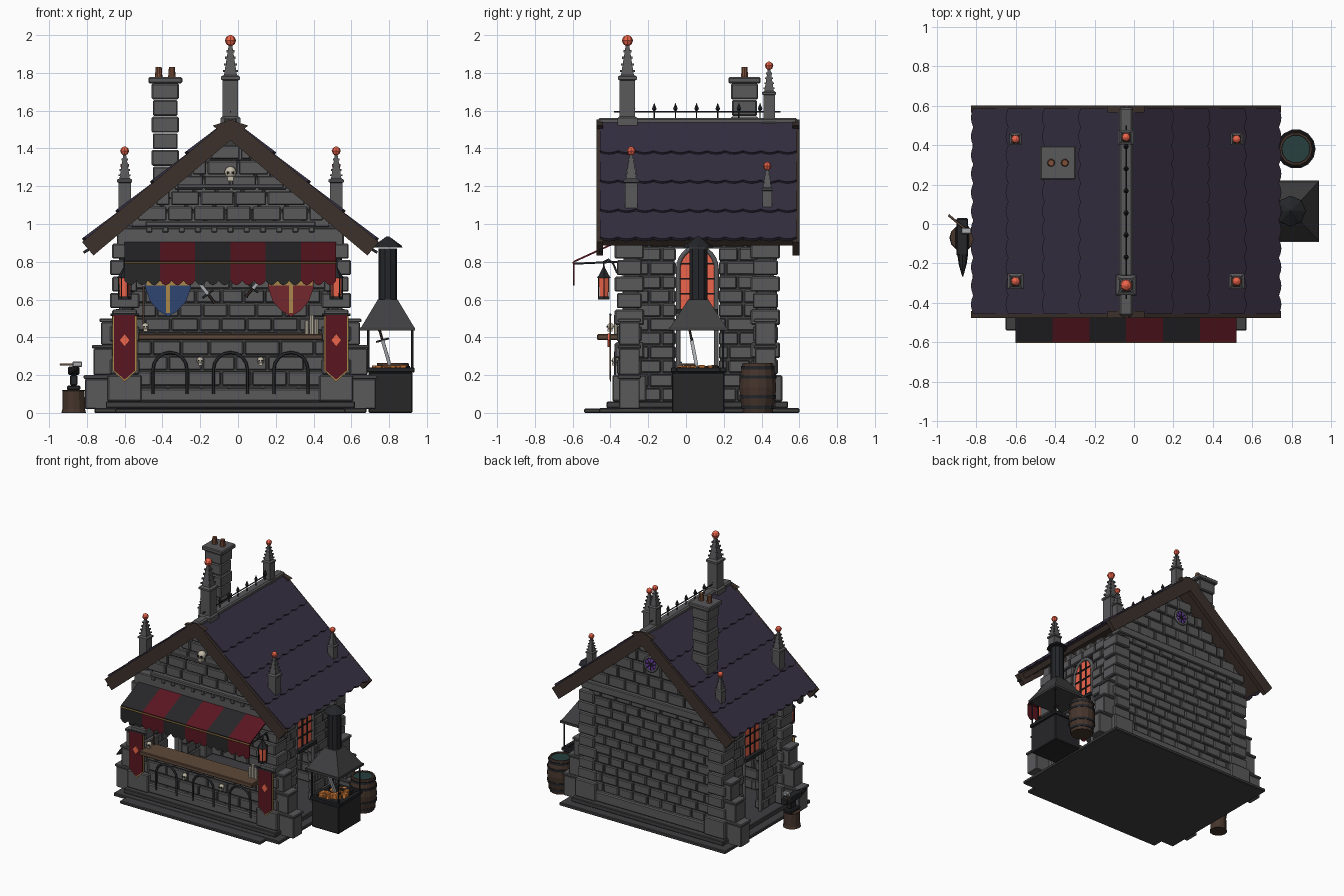
import bpy, bmesh, math, random
from mathutils import Vector, Matrix

if "Cube" in bpy.data.objects:
    bpy.data.objects.remove(bpy.data.objects["Cube"])
random.seed(4)
CX = -0.04
STONE, DARK, IRON = (.10, .10, .105), (.05, .05, .053), (.018, .019, .022)
WOOD, TRIM, ROOF = (.11, .065, .04), (.045, .03, .024), (.036, .028, .052)
RED, GOLD, GLOW = (.10, .008, .014), (.40, .25, .07), (.85, .13, .07)
BONE, STEEL, BLACK = (.55, .5, .4), (.4, .41, .43), (.02, .02, .022)
mats = {}

def finish(name, bm, col, bevel=0, smooth=False):
    bmesh.ops.recalc_face_normals(bm, faces=bm.faces)
    me = bpy.data.meshes.new(name)
    bm.to_mesh(me); bm.free()
    ob = bpy.data.objects.new(name, me)
    bpy.context.collection.objects.link(ob)
    paint(ob, col)
    if bevel:
        m = ob.modifiers.new("bevel", 'BEVEL'); m.width = bevel; m.segments = 1
    if smooth:
        for p in me.polygons: p.use_smooth = len(p.vertices) == 4
    return ob

def paint(ob, col):
    if col not in mats:
        mats[col] = bpy.data.materials.new("paint"); mats[col].diffuse_color = (*col, 1)
    ob.data.materials.append(mats[col])

def boxes(name, lst, col=STONE, bevel=0.0):
    bm = bmesh.new()
    for x0, x1, y0, y1, z0, z1 in lst:
        M = Matrix.Translation(((x0+x1)/2, (y0+y1)/2, (z0+z1)/2)) @ Matrix.Diagonal((x1-x0, y1-y0, z1-z0, 1))
        bmesh.ops.create_cube(bm, size=1, matrix=M)
    return finish(name, bm, col, bevel)

def prism(name, pts, vec, col):
    bm = bmesh.new()
    f = bm.faces.new([bm.verts.new(p) for p in pts])
    ex = bmesh.ops.extrude_face_region(bm, geom=[f], use_keep_orig=True)
    bmesh.ops.translate(bm, vec=vec, verts=[g for g in ex['geom'] if isinstance(g, bmesh.types.BMVert)])
    return finish(name, bm, col)

def lathe(name, prof, loc, n, col, scale=1, rot=0, smooth=False, tilt=None):
    bm = bmesh.new(); k = math.sqrt(2) if n == 4 else 1
    a0 = math.pi/4 if n == 4 else rot
    rings = [[bm.verts.new((r*k*math.cos(a0+2*math.pi*i/n), r*k*math.sin(a0+2*math.pi*i/n), z))
              for i in range(n)] for r, z in prof]
    for a, b in zip(rings, rings[1:]):
        for i in range(n): bm.faces.new((a[i], a[(i+1) % n], b[(i+1) % n], b[i]))
    bm.faces.new(rings[0][::-1]); bm.faces.new(rings[-1])
    M = Matrix.Translation(loc) @ (tilt or Matrix()) @ Matrix.Scale(scale, 4)
    bmesh.ops.transform(bm, matrix=M, verts=bm.verts)
    return finish(name, bm, col, 0, smooth)

def tube(name, pts, r, col=IRON):
    cu = bpy.data.curves.new(name, 'CURVE'); cu.dimensions = '3D'
    cu.bevel_depth = r; cu.bevel_resolution = 1; cu.use_fill_caps = True
    s = cu.splines.new('POLY'); s.points.add(len(pts)-1)
    for p, q in zip(s.points, pts): p.co = (*q, 1)
    ob = bpy.data.objects.new(name, cu); bpy.context.collection.objects.link(ob)
    paint(ob, col)

def courses(name, along, u0, u1, z0, z1, v0, v1, h=.075, w=.13, hole=None, half=None):
    """Running-bond stone blocks, optionally clipped by a hole or a gable width."""
    out = []; rows = round((z1-z0)/h); h = (z1-z0)/rows
    for i in range(rows):
        za, zb = z0+i*h, z0+(i+1)*h
        a, b = (CX-half(za+h/2), CX+half(za+h/2)) if half else (u0, u1)
        cuts = [a]; u = a + w*(.5 if i % 2 else 1)
        while u < b-.03: cuts.append(u); u += w*random.uniform(.85, 1.15)
        cuts.append(b)
        for p, q in zip(cuts, cuts[1:]):
            parts = [(p, q)]
            if hole and zb > hole[2]+.01 and za < hole[3]-.01:
                parts = [(p, min(q, hole[0])), (max(p, hole[1]), q)]
            for s, t in parts:
                if t-s < .02: continue
                j = random.uniform(0, .008)
                u_, v_ = (s+.004, t-.004), (v0-j, v1+j)
                out.append((*(u_+v_ if along == 'x' else v_+u_), za+.004, zb-.004))
    boxes(name, out, STONE, .006)

# plinth and floor
boxes("plinth", [(CX-.72, CX+.72, -.46, .6, 0, .025), (CX-.66, CX+.66, -.42, .54, .025, .06),
                 (CX-.61, CX+.61, -.54, -.42, 0, .022)], DARK, .005)
# walls: recessed mortar cores plus blocks
door = (-.05, .17, .06, .87)
core = [(CX-.55, CX+.55, .425, .465, .05, .97), (CX-.52, CX+.52, -.345, -.315, .05, .39)]
for s in (-1, 1):
    x = CX+s*.555
    core += [(x-.02, x+.02, -.33, -.06, .05, .95), (x-.02, x+.02, .18, .45, .05, .95), (x-.02, x+.02, -.06, .18, .87, .95)]
    courses("side_wall_blocks", 'y', -.26, .38, .06, .95, x-.03, x+.03, hole=door)
boxes("wall_core", core, DARK)
courses("back_wall_blocks", 'x', CX-.52, CX+.52, .06, .95, .415, .475)
courses("counter_wall_blocks", 'x', CX-.5, CX+.5, .06, .385, -.355, -.305, .08, .17)
boxes("base_course", [(CX-.5, CX+.5, -.375, -.3, .06, .13), (CX-.52, CX+.52, .46, .5, .06, .14)], STONE, .008)
# corner pillars with stepped side buttresses
quoin, butt = [], []
for s in (-1, 1):
    for y in (-.30, .42):
        x = CX+s*.56
        for i in range(8):
            a, b = ((.078, .066), (.066, .078))[i % 2]
            z = .2+i*.0875
            quoin.append((x-a, x+a, y-b, y+b, z+.004, z+.084))
        quoin.append((x-.09, x+.09, y-.09, y+.09, .06, .2))
        for d, z0, z1 in ((.77, .02, .2), (.725, .2, .36), (.685, .36, .5)):
            e = sorted((CX+s*.6, CX+s*d))
            butt += [(*e, y-.055, y+.055, z0, z1-.02)]
            e = sorted((CX+s*.6, CX+s*(d+.008)))
            butt += [(*e, y-.062, y+.062, z1-.02, z1)]
boxes("corner_pillars", quoin, STONE, .007)
boxes("buttresses", butt, STONE, .005)
# lintel, cornice and corbels
boxes("lintel", [(CX-.6, CX+.6, -.375, -.3, .88, .98), (CX-.45, CX+.45, -.39, -.32, .985, 1.015),
                 (CX-.6, CX+.6, .41, .5, .92, .98)], STONE, .006)
boxes("corbels", [(CX-.43+i*.086-.015, CX-.43+i*.086+.015, -.385, -.34, .955, .985) for i in range(11)], STONE, .004)
gw = lambda z: (1.47-z)/.839
courses("front_gable_blocks", 'x', 0, 0, 1.015, 1.42, -.36, -.31, .09, .16, half=gw)
courses("back_gable_blocks", 'x', 0, 0, .98, 1.42, .42, .475, .08, .13, half=gw)
prism("back_gable_core", [(CX-.58, .43, .97), (CX+.58, .43, .97), (CX, .43, 1.46)], (0, .035, 0), DARK)
boxes("gable_band", [(CX-.28, CX+.28, -.375, -.34, 1.19, 1.21)], STONE, .004)
# rose window at the back
ry = Matrix.Rotation(-math.pi/2, 4, 'X')
lathe("rose_glass", [(.05, 0), (.05, .02)], (CX, .475, 1.26), 16, (.16, .05, .4), tilt=ry)
ringpts = [(CX+.055*math.cos(i*math.pi/8), .493, 1.26+.055*math.sin(i*math.pi/8)) for i in range(17)]
tube("rose_ring", ringpts, .009, STONE)
for p in ringpts[:8:2]: tube("rose_spoke", [p, (2*CX-p[0], .495, 2.52-p[2])], .004)
# roof deck, scalloped shingle courses, bargeboards
A = math.radians(40); C, S = math.cos(A), math.sin(A)
for s in (-1, 1):
    P = lambda d, y, o=0: Vector((CX+s*(d*C+o*S), y, 1.54-d*S+o*C))
    prism("roof_deck", [P(0, -.44, -.04), P(.97, -.44, -.04), P(.97, -.44), P(0, -.44)], (0, 1.01, 0), TRIM)
    for a, b in ((0, .29), (.26, .53), (.5, .77), (.74, 1.0)):
        n = 11; pts = [P(a, .585, 0), P(a, -.455, 0)]
        for i in range(n*4+1):
            t = i/4 % 1
            pts.append(P(b-.016+.016*math.sin(math.pi*t), -.455+1.04*i/(n*4), .014))
        prism("shingle_course", pts, P(0, 0, .018)-P(0, 0), ROOF)
    for y in (-.475, .565):
        prism("bargeboard", [P(0, y, .018), P(1.01, y, .018), P(1.01, y, -.075), P(-.06, y, -.075)], (0, .035, 0), TRIM)
    tube("eave_hook", [P(.97, -.45, -.04), P(1.04, -.45, -.03)], .008)
boxes("ridge_cap", [(CX-.035, CX+.035, -.465, .59, 1.525, 1.562)], STONE, .01)
# iron ridge cresting
tube("cresting_rail", [(CX, -.38, 1.595), (CX, .5, 1.595)], .004)
for i in range(7):
    lathe("cresting_spike", [(.004, 0), (.004, .04), (.014, .055), (.001, .085)], (CX, -.28+i*.112, 1.555), 6, IRON)
# pinnacles with red orbs
ball = [(.008, -.03), (.022, -.02), (.03, 0), (.022, .018), (.006, .028)]
for x, y, z, k in ((CX, -.31, 1.525, 1), (CX, .44, 1.51, .735), (-.6, -.29, 1.03, .8), (.52, -.29, 1.03, .8),
                   (-.6, .43, 1.03, .62), (.52, .43, 1.03, .62)):
    lathe("pinnacle", [(.053, -.05), (.053, .035), (.041, .045), (.041, .235), (.05, .24), (.05, .255),
                       (.034, .265), (.008, .43)], (x, y, z), 4, STONE, k)
    cr = []
    for j in range(4):
        d = (.034-.006*j)*k; zz = z+(.285+j*.035)*k; e = .006*k
        cr += [(x+a*d-e, x+a*d+e, y+b*d-e, y+b*d+e, zz-e, zz+e) for a in (-1, 1) for b in (-1, 1)]
    boxes("crockets", cr, STONE)
    lathe("pinnacle_orb", ball, (x, y, z+.447*k), 8, GLOW, max(k, .75))
# chimney
chim = []
for i in range(7):
    r = (.072, .066)[i % 2]; z = 1.13+i*.088
    chim.append((-.385-r, -.385+r, .31-r, .31+r, z+.002, z+.086))
boxes("chimney_blocks", chim, STONE, .007)
boxes("chimney_cap", [(-.475, -.295, .225, .395, 1.745, 1.777)], STONE, .006)
for x in (-.42, -.35): lathe("chimney_pot", [(.02, 0), (.016, .055)], (x, .31, 1.775), 10, (.2, .08, .04))
# arched side windows above the doorways
for s in (-1, 1):
    x = CX+s*.575
    arc = [(x, .06+.095*math.cos(i*math.pi/12), .76+.115*math.sin(i*math.pi/12)) for i in range(13)]
    prism("window_glass", [(x, .155, .55)]+arc+[(x, -.035, .55)], (-.015*s, 0, 0), GLOW)
    tube("window_frame", [(x, .16, .06)]+[(x, .06+(p[1]-.06)*1.07, p[2]) for p in arc]+[(x, -.04, .06)], .014, STONE)
    boxes("window_bars", [(x-.008, x+.008, y-.004, y+.004, .55, .85) for y in (.03, .09)] +
          [(x-.008, x+.008, -.035, .155, z-.004, z+.004) for z in (.63, .71, .79)] +
          [(x-.03, x+.03, -.05, .17, .525, .55)], IRON)
# counter and blind arcade
boxes("counter_top", [(-.53, .45, -.47, -.3, .385, .418)], WOOD, .005)
for x in (-.36, -.04, .28):
    tube("counter_arch", [(x+.09, -.375, .1)]+[(x+.09*math.cos(i*math.pi/8), -.375, .23+.09*math.sin(i*math.pi/8))
         for i in range(9)]+[(x-.09, -.375, .1)], .008)
# skulls
for x, y, z, k in ((CX, -.39, 1.27, 1), (-.2, -.375, .275, .6), (.12, -.375, .275, .6), (-.49, -.4, .455, .6)):
    lathe("skull", [(.012, -.026), (.026, -.015), (.032, .005), (.024, .026), (.006, .035)], (x, y, z), 10, BONE, k, smooth=True)
    boxes("skull_jaw", [(x-.016*k, x+.016*k, y-.027*k, y+.01, z-.042*k, z-.018*k)], BONE)
    boxes("skull_eyes", [(x+s*.012*k-.007*k, x+s*.012*k+.007*k, y-.033*k, y, z-.006*k, z+.008*k) for s in (-1, 1)], BLACK)
# striped awning with scalloped valance
w = 1.12/6
for i in range(6):
    col = (BLACK, RED)[i % 2]; x = -.6+i*w
    prism("awning_stripe", [(x, -.365, .9), (x+w, -.365, .9), (x+w, -.595, .795), (x, -.595, .795)], (0, 0, .01), col)
    bot = [(x+w*j/12, -.597, .70-.025*abs(math.sin(math.pi*j/4))) for j in range(13)]
    prism("awning_valance", [(x+w, -.597, .8), (x, -.597, .8)]+bot, (0, .006, 0), col)
tube("awning_piping", [(-.6, -.598, .795), (.52, -.598, .795)], .005, GOLD)
for x in (-.59, .51): tube("awning_arm", [(x, -.36, .8), (x, -.59, .79)], .006)
# banners and hanging lanterns
for x in (-.6, .52):
    for k, y, col in ((1, -.402, GOLD), (.86, -.406, RED)):
        prism("banner", [(x-.065*k, y, .52), (x+.065*k, y, .52), (x+.065*k, y, .225), (x, y, .165+(1-k)*.08), (x-.065*k, y, .225)],
              (0, .006, 0), col)
    tube("banner_rod", [(x-.075, -.4, .52), (x+.075, -.4, .52)], .007)
    prism("banner_gem", [(x-.028, -.415, .385), (x, -.415, .42), (x+.028, -.415, .385), (x, -.415, .35)], (0, .01, 0), GLOW)
    tube("lantern_bracket", [(x, -.365, .74), (x, -.385, .79), (x, -.41, .812), (x, -.435, .8), (x, -.435, .76)], .006)
    lathe("lantern_light", [(.026, .615), (.03, .715)], (x, -.435, 0), 6, GLOW)
    lathe("lantern_roof", [(.042, .715), (.03, .73), (.006, .77)], (x, -.435, 0), 6, IRON)
    lathe("lantern_base", [(.036, .6), (.036, .615)], (x, -.435, 0), 6, IRON)
    for i in range(6):
        c, d = .033*math.cos(i*math.pi/3), .033*math.sin(i*math.pi/3)
        tube("lantern_post", [(x+c, -.435+d, .61), (x+c, -.435+d, .72)], .003)
# heraldic shields and blades on the inner back wall
for x, col in ((-.37, (.03, .06, .17)), (.28, (.17, .02, .025))):
    half = [(.12, .75), (.12, .66), (.095, .59), (.05, .54)]
    prism("shield", [(x+a, .385, z) for a, z in half]+[(x, .385, .51)]+[(x-a, .385, z) for a, z in half[::-1]], (0, .02, 0), col)
    boxes("shield_cross", [(x-.011, x+.011, .378, .39, .53, .75), (x-.115, x+.115, .378, .39, .675, .697)], GOLD)

def sword(tip, hilt, wdt=.009):
    a, b = Vector(tip), Vector(hilt); d = (b-a).normalized()
    q = Vector((0, 0, 1)).rotation_difference(d).to_matrix().to_4x4(); L = (b-a).length
    lathe("sword_blade", [(.001, 0), (wdt, .03), (wdt, L)], a, 4, STEEL, tilt=q)
    lathe("sword_grip", [(.007, 0), (.007, .05), (.011, .06)], b, 6, TRIM, tilt=q)
    c = d.cross(Vector((0, 1, 0))).normalized()*.035
    tube("sword_guard", [b-c, b+c], .006)
sword((-.23, .39, .72), (-.16, .39, .63)); sword((.15, .39, .74), (.08, .39, .66))
tube("spear_shaft", [(-.5, -.33, .42), (-.5, -.33, .68)], .006, WOOD)
lathe("spear_head", [(.004, 0), (.018, .03), (.001, .09)], (-.5, -.33, .67), 4, STEEL)
for x, h in ((.365, .07), (.39, .1), (.415, .08)): lathe("candle", [(.012, 0), (.012, h)], (x, -.37, .418), 8, BONE)
# forge with hood and flue
boxes("forge_base", [(.69, .925, -.075, .205, 0, .215)], BLACK, .006)
boxes("forge_rim", [(.68, .935, -.08, -.05, .215, .24), (.68, .935, .18, .21, .215, .24),
                    (.68, .71, -.05, .18, .215, .24), (.905, .935, -.05, .18, .215, .24)], IRON, .003)
coal = []
for i in range(45):
    x, y, r = random.uniform(.72, .895), random.uniform(-.035, .165), random.uniform(.009, .018)
    coal.append((x-r, x+r, y-r, y+r, .21, .235+r))
boxes("hot_coals", coal[:30], (.8, .25, .05), .004); boxes("dark_coals", coal[30:], BLACK, .004)
for x in (.69, .922):
    for y in (-.065, .195): tube("forge_post", [(x, y, .23), (x, y, .45)], .006)
bm = bmesh.new()
lo, hi = [[bm.verts.new(p) for p in ((a, c, z), (b, c, z), (b, d, z), (a, d, z))]
          for a, b, c, d, z in ((.65, .935, -.085, .215, .45), (.74, .845, .012, .118, .6))]
for i in range(4): bm.faces.new((lo[i], lo[(i+1) % 4], hi[(i+1) % 4], hi[i]))
bm.faces.new(hi); bm.faces.new(lo[::-1])
finish("forge_hood", bm, DARK)
boxes("hood_rim", [(.645, .938, -.09, .22, .435, .452)], DARK)
lathe("flue", [(.05, .59), (.05, .87)], (.793, .065, 0), 10, IRON)
lathe("flue_cap", [(.078, .875), (.074, .885), (.006, .935)], (.793, .065, 0), 8, IRON)
sword((.81, .06, .23), (.765, .03, .385))
# water barrel
lathe("barrel", [(.08, 0), (.094, .07), (.1, .135), (.094, .2), (.083, .265), (.072, .265), (.07, .25)], (.82, .38, 0), 14, (.06, .035, .025))
for z, r in ((.03, .089), (.085, .099), (.19, .099), (.24, .091)):
    lathe("barrel_hoop", [(r, z-.009), (r+.001, z+.009)], (.82, .38, 0), 14, IRON)
lathe("barrel_water", [(.071, .24), (.071, .256)], (.82, .38, 0), 14, (.02, .05, .05))
# anvil on a stump, with hammer
lathe("stump", [(.065, 0), (.06, .02), (.058, .115), (.062, .12)], (-.87, -.07, 0), 12, (.06, .035, .025))
boxes("anvil", [(-.905, -.835, -.13, -.01, .12, .145), (-.89, -.85, -.1, -.03, .145, .2),
                (-.9, -.84, -.16, .03, .2, .245)], IRON, .006)
lathe("anvil_horn", [(.027, 0), (.02, .05), (.003, .11)], (-.868, -.155, .222), 8, IRON, tilt=Matrix.Rotation(math.pi/2, 4, 'X'))
tube("hammer_handle", [(-.94, .045, .255), (-.85, -.03, .255)], .006, WOOD)
boxes("hammer_head", [(-.875, -.825, -.05, -.02, .243, .272)], STEEL, .004)

for m in bpy.data.materials:
    if m.users and not m.is_grease_pencil:
        m.use_nodes = True
        m.node_tree.nodes["Principled BSDF"].inputs["Base Color"].default_value = m.diffuse_color
